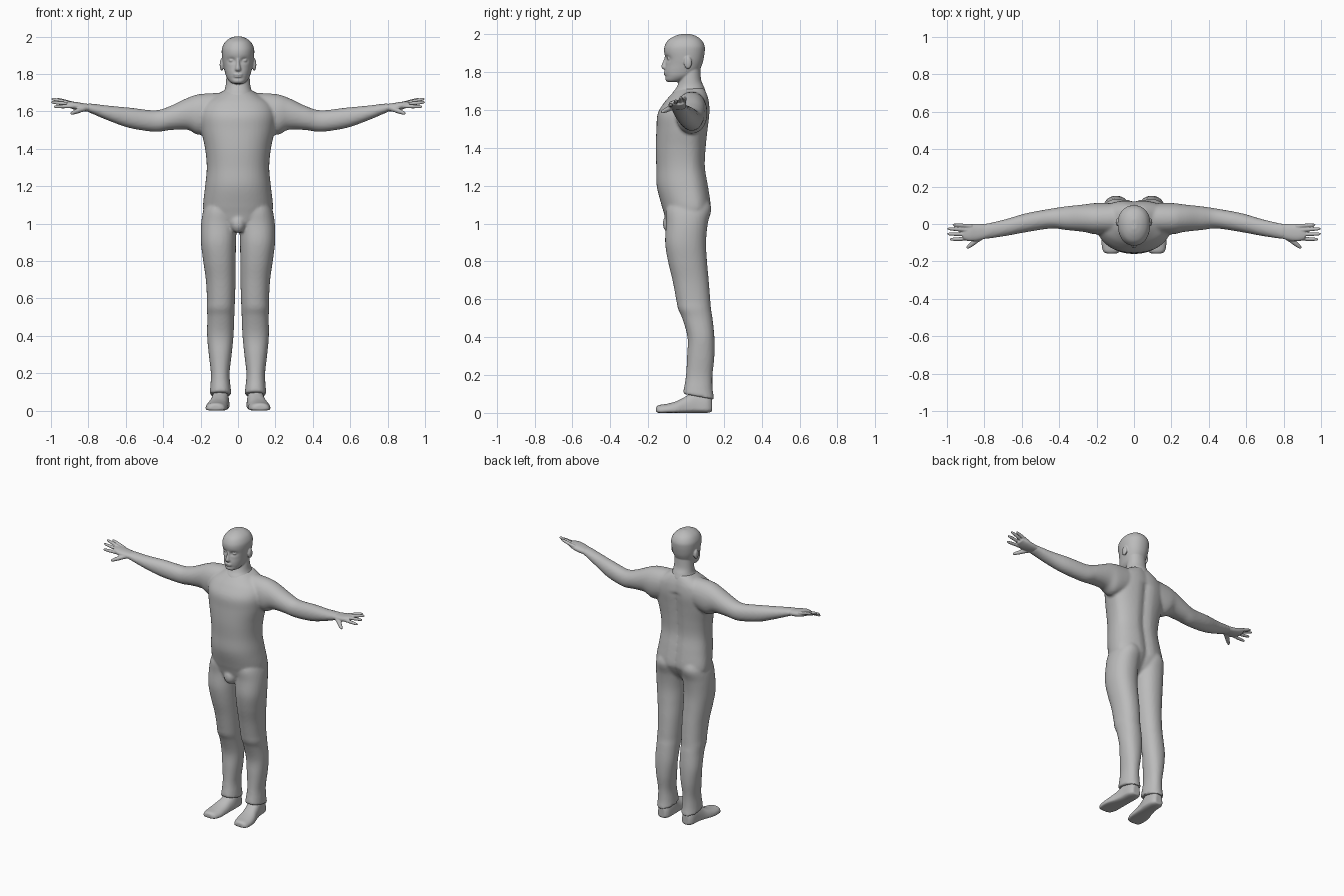
import bpy, bmesh, math
from mathutils import Vector

grey = bpy.data.materials.new("plain grey")
grey.diffuse_color = (0.5, 0.5, 0.5, 1)
AXES = {'x': (0, 1, 2), 'y': (1, 0, 2), 'z': (2, 0, 1)}


def bump(d, width):
    return math.exp(-(d / width) ** 2)


def catmull(a, b, c, d, t):
    return 0.5 * (2*b + (c - a)*t + (2*a - 5*b + 4*c - d)*t*t + (3*b - a - 3*c + d)*t**3)


def skin(bm, rings):
    loops = [[bm.verts.new(p) for p in r] for r in rings]
    n = len(loops[0])
    for a, b in zip(loops, loops[1:]):
        for i in range(n):
            bm.faces.new((a[i], a[(i+1) % n], b[(i+1) % n], b[i]))
    bm.faces.new(loops[0])
    bm.faces.new(loops[-1])


def loft(bm, axis, rows, power=2.0, bias=0.0, side=1, shape=None, seg=48, steps=6):
    """Rows are (position, a0, a1, b0, b1): bounds of an oval section along the axis."""
    m, a, b = AXES[axis]
    fine = []
    for i in range(len(rows) - 1):
        q = [rows[max(i-1, 0)], rows[i], rows[i+1], rows[min(i+2, len(rows)-1)]]
        for s in range(steps):
            fine.append([catmull(*v, s / steps) for v in zip(*q)])
    fine.append(rows[-1])
    rings = []
    for t, a0, a1, b0, b1 in fine:
        mid = (b0 + b1) / 2 + bias * (b1 - b0) / 2
        ring = []
        for k in range(seg):
            u = 2 * math.pi * k / seg
            c, s = math.cos(u), math.sin(u)
            c = math.copysign(abs(c) ** (2 / power), c)
            s = math.copysign(abs(s) ** (2 / power), s)
            p = [0, 0, 0]
            p[m] = t
            p[a] = (a0 + a1) / 2 + c * (a1 - a0) / 2
            p[b] = mid + s * ((b1 - mid) if s > 0 else (mid - b0))
            if shape:
                p = shape(*p)
            ring.append((p[0] * side, p[1], p[2]))
        rings.append(ring)
    skin(bm, rings)


def ball(bm, center, radii):
    r = bmesh.ops.create_uvsphere(bm, u_segments=24, v_segments=16, radius=1)
    for v in r['verts']:
        v.co = Vector(c + x * s for c, x, s in zip(center, v.co, radii))


def digit(bm, start, end, r0, r1, side):
    """Tapered round finger with a rounded tip."""
    p, q = Vector(start), Vector(end)
    d = (q - p).normalized()
    u = d.cross(Vector((0, 0, 1))).normalized()
    w = u.cross(d)
    rings = []
    for t, f in ((0, 1), (.3, .95), (.5, 1.05), (.8, 1), (.93, .85), (.98, .55), (1, .2)):
        r = (r0 + (r1 - r0) * t) * f
        c = p + (q - p) * t
        ring = [c + u*r*math.cos(k*math.pi/6) + w*r*math.sin(k*math.pi/6) for k in range(12)]
        rings.append([(v.x * side, v.y, v.z) for v in ring])
    skin(bm, rings)


def finish(bm, name, voxel, smooth):
    """Blend the overlapping forms into one smooth surface."""
    bmesh.ops.recalc_face_normals(bm, faces=bm.faces)
    me = bpy.data.meshes.new(name)
    bm.to_mesh(me)
    bm.free()
    me.materials.append(grey)
    ob = bpy.data.objects.new(name, me)
    bpy.context.collection.objects.link(ob)
    r = ob.modifiers.new("blend", 'REMESH')
    r.mode, r.voxel_size, r.use_smooth_shade = 'VOXEL', voxel, True
    s = ob.modifiers.new("soften", 'SMOOTH')
    s.factor, s.iterations = 0.5, smooth


def spine(x, y, z):
    if y > 0:
        y -= 0.016 * bump(x, 0.03) * (1 if z < 1.6 else 0.4)
    return x, y, z


def cuff(x, y, z):
    if z < 0.16:
        z -= (y - 0.07) * 0.2 * (0.16 - z) / 0.08
    return x, y, z


# Body: torso, arms and trousered legs
bm = bmesh.new()
torso = [(.955, .05, -.07, .05), (1.0, .14, -.10, .09), (1.06, .18, -.118, .125),
         (1.1, .187, -.13, .134), (1.2, .176, -.155, .12), (1.3, .167, -.157, .104),
         (1.4, .176, -.16, .108), (1.5, .197, -.156, .118), (1.58, .205, -.15, .127),
         (1.64, .185, -.115, .124), (1.68, .13, -.08, .115), (1.715, .07, -.045, .1)]
loft(bm, 'z', [(z, -w, w, f, b) for z, w, f, b in torso], 2.25, .25, shape=spine)
ball(bm, (0, -.085, 1.0), (.04, .038, .05))
arm = [(.06, -.05, .11, 1.52, 1.70), (.2, -.055, .112, 1.475, 1.693), (.27, -.042, .104, 1.502, 1.672),
       (.364, -.032, .094, 1.50, 1.628), (.444, -.024, .082, 1.491, 1.606),
       (.578, -.044, .057, 1.511, 1.62), (.685, -.064, .026, 1.548, 1.630),
       (.79, -.08, .002, 1.592, 1.642), (.81, -.08, .0, 1.6, 1.64)]
leg = [(1.14, .03, .15, -.07, .11), (1.08, .006, .182, -.105, .134), (1.0, .006, .197, -.105, .115),
       (.9, .011, .198, -.11, .106), (.8, .012, .186, -.095, .111), (.7, .013, .172, -.071, .12),
       (.6, .016, .166, -.052, .128), (.55, .018, .167, -.042, .132), (.5, .02, .164, -.02, .14),
       (.4, .024, .165, .008, .15), (.3, .034, .156, .006, .15), (.2, .045, .145, 0, .14),
       (.13, .04, .148, -.01, .141), (.085, .035, .152, -.017, .15)]
for side in (1, -1):
    loft(bm, 'x', arm, 2.1, side=side)
    loft(bm, 'z', leg, 2.2, side=side, shape=cuff)
finish(bm, "body", 0.009, 3)


# Head with neck, nose, brows, lips and ears
def face(x, y, z):
    if y < -0.02:
        y += 0.013 * bump(abs(x) - .034, .018) * bump(z - 1.872, .013)
        y += 0.006 * bump(x, .03) * bump(z - 1.778, .008)
    return x, y, z


bm = bmesh.new()
skull = [(1.748, .026, -.095, -.045), (1.757, .042, -.107, -.01), (1.78, .06, -.111, .04),
         (1.81, .07, -.112, .07), (1.84, .077, -.108, .085), (1.87, .083, -.108, .093),
         (1.91, .087, -.116, .099), (1.94, .085, -.112, .098), (1.97, .07, -.094, .082),
         (1.99, .045, -.062, .055), (2.001, .015, -.028, .025)]
loft(bm, 'z', [(z, -w, w, f, b) for z, w, f, b in skull], 2.15, .1, shape=face)
neck = [(1.62, .09, -.07, .1), (1.68, .088, -.075, .107), (1.72, .07, -.05, .096),
        (1.76, .064, -.036, .08), (1.83, .06, -.03, .075)]
loft(bm, 'z', [(z, -w, w, f, b) for z, w, f, b in neck], 2.1)
nose = [(1.812, .012, -.115, -.08), (1.822, .018, -.128, -.08), (1.835, .015, -.13, -.08),
        (1.86, .010, -.12, -.08), (1.89, .010, -.11, -.08)]
loft(bm, 'z', [(z, -w, w, f, b) for z, w, f, b in nose], seg=24)
ball(bm, (0, -.106, 1.797), (.026, .013, .006))
ball(bm, (0, -.105, 1.786), (.023, .012, .006))
for side in (1, -1):
    ball(bm, (.034 * side, -.088, 1.872), (.014, .012, .009))
    ball(bm, (.087 * side, .01, 1.85), (.011, .021, .033))
finish(bm, "head", 0.0045, 3)

# Hands with spread fingers
bm = bmesh.new()
palm = [(.76, -.071, -.004, 1.595, 1.636), (.80, -.08, -.001, 1.599, 1.64),
        (.84, -.09, .001, 1.602, 1.646), (.88, -.091, .0, 1.611, 1.652), (.915, -.08, -.008, 1.625, 1.652)]
digits = [((.88, -.079, 1.628), (.985, -.082, 1.625)), ((.88, -.056, 1.636), (1.0, -.053, 1.65)),
          ((.88, -.033, 1.639), (.998, -.025, 1.668)), ((.87, -.012, 1.638), (.97, -.004, 1.667))]
for side in (1, -1):
    loft(bm, 'x', palm, 2.3, side=side, seg=32)
    for start, end in digits:
        digit(bm, start, end, .0115, .0085, side)
    digit(bm, (.82, -.07, 1.617), (.895, -.13, 1.588), .017, .009, side)
finish(bm, "hands", 0.0038, 2)

# Feet, toes turned slightly outward
bm = bmesh.new()
foot = [(-.158, .095, .145, .006, .03), (-.145, .072, .166, 0, .041), (-.10, .056, .174, 0, .048),
        (-.05, .053, .168, 0, .062), (0, .05, .152, 0, .088), (.05, .046, .142, 0, .12),
        (.11, .05, .136, 0, .11), (.137, .066, .12, .006, .08)]
for side in (1, -1):
    loft(bm, 'y', foot, 2.4, -.6, side=side)
finish(bm, "feet", 0.006, 2)
